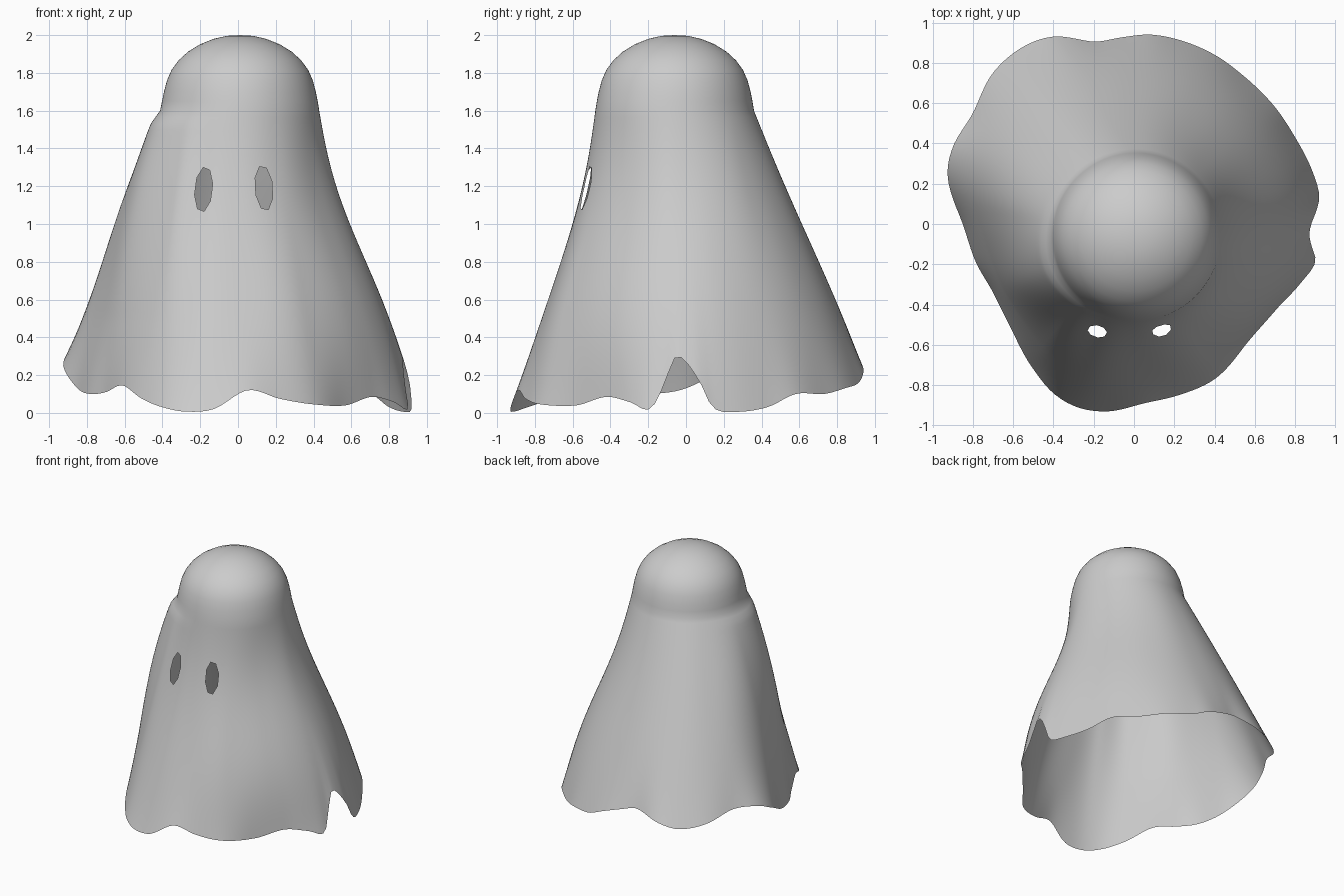
import bpy, bmesh, math
from mathutils import Vector

if "Cube" in bpy.data.objects:
    bpy.data.objects.remove(bpy.data.objects["Cube"])

CX, CY = 0.01, -0.06         # axis of the rounded head
SHOULDER_Z, SHOULDER_R = 1.6, 0.42
N, ROWS = 160, 44

# Wavy hem as (x, y, z), anticlockwise from the right
HEM = [(.92, .14, .03), (.89, .25, .005), (.80, .43, .03), (.70, .58, .10),
       (.55, .73, .10), (.40, .84, .13), (.22, .915, .16), (.08, .94, .22),
       (-.07, .925, .27), (-.20, .905, .30), (-.40, .93, .25), (-.55, .88, .22),
       (-.70, .75, .25), (-.80, .55, .32), (-.90, .38, .31), (-.925, .24, .25),
       (-.85, 0, .13), (-.78, -.20, .10), (-.70, -.34, .11), (-.61, -.52, .145),
       (-.50, -.72, .07), (-.40, -.84, .03), (-.28, -.91, .007), (-.13, -.93, .02),
       (.05, -.89, .12), (.22, -.85, .075), (.40, -.77, .045), (.57, -.58, .04),
       (.71, -.42, .085), (.83, -.29, .055), (.90, -.19, .02), (.885, -.12, .14),
       (.87, -.06, .29), (.88, 0, .27), (.91, .08, .15)]

# Drape by direction: (degrees, hollow, S-bend)
DRAPE = [(0, .03, .055), (45, .01, .03), (90, 0, .008), (135, -.02, 0),
         (170, -.05, -.02), (200, -.12, -.02), (230, 0, 0), (250, .08, .02),
         (270, .11, .02), (300, .07, .06), (325, .03, .095), (360, .03, .055)]


def drape_at(a):
    d = math.degrees(a) % 360
    for p, q in zip(DRAPE, DRAPE[1:]):
        if p[0] <= d <= q[0]:
            t = (d - p[0]) / (q[0] - p[0])
            t = t * t * (3 - 2 * t)
            return p[1] + (q[1] - p[1]) * t, p[2] + (q[2] - p[2]) * t


def spread(a, u):
    """How far the cloth has flared at fraction u of its height."""
    k, m = drape_at(a)
    return u - 4 * k * u * (1 - u) - m * math.sin(math.tau * u)


def bump(a, z):
    """Shoulder bulge at the left front."""
    d = math.remainder(a - math.radians(200), math.tau) / .6
    rise = max(0, min(1, (SHOULDER_Z + .02 - z) / .1))
    rise = rise * rise * (3 - 2 * rise)
    return .032 * math.exp(-d * d) * rise * max(0, min(1, (z - .5) / 1.0))


def drop(z):
    return (SHOULDER_Z - z) / 1.5


# Resample the hem evenly by angle with a closed smooth curve
pts = [(math.atan2(y - CY, x - CX), math.hypot(x - CX, y - CY), z) for x, y, z in HEM]
unrolled = []
for i in range(-2, len(pts) + 3):
    a, r, z = pts[i % len(pts)]
    base = pts[0][0]
    a = base + (a - base) % math.tau + math.tau * (i // len(pts))
    unrolled.append((a, r, z))


def hem_at(a):
    base = unrolled[2][0]
    a = base + (a - base) % math.tau
    i = max(j for j in range(2, len(unrolled) - 2) if unrolled[j][0] <= a + 1e-9)
    p0, p1, p2, p3 = unrolled[i - 1:i + 3]
    h = p2[0] - p1[0]
    t = (a - p1[0]) / h
    out = []
    for c in (1, 2):
        m1 = (p2[c] - p0[c]) / (p2[0] - p0[0]) * h
        m2 = (p3[c] - p1[c]) / (p3[0] - p1[0]) * h
        out.append((2*t**3 - 3*t*t + 1) * p1[c] + (t**3 - 2*t*t + t) * m1
                   + (3*t*t - 2*t**3) * p2[c] + (t**3 - t*t) * m2)
    return out


angles = [math.tau * i / N for i in range(N)]
hem = [hem_at(a) for a in angles]
reach = [SHOULDER_R + (r - SHOULDER_R) / spread(a, drop(z)) for a, (r, z) in zip(angles, hem)]
W = 7
soft = [sum(reach[(i + j) % N] for j in range(-W, W + 1)) / (2 * W + 1) for i in range(N)]

bm = bmesh.new()
rings = []
# Rounded head
DOME = [(.07, 1.996), (.14, 1.98), (.21, 1.952), (.275, 1.912), (.325, 1.866),
        (.362, 1.815), (.386, 1.76), (.402, 1.70), (.412, 1.65)]
for r, z in DOME:
    rings.append([bm.verts.new((CX + r * math.cos(a), CY + r * math.sin(a), z)) for a in angles])
# Flared sheet down to the hem
for row in range(ROWS + 1):
    ring = []
    for i, a in enumerate(angles):
        t = row / ROWS
        z = SHOULDER_Z + (hem[i][1] - SHOULDER_Z) * t
        R = soft[i] + (reach[i] - soft[i]) * t ** 5
        r = SHOULDER_R + (R - SHOULDER_R) * spread(a, drop(z)) + bump(a, z)
        ring.append(bm.verts.new((CX + r * math.cos(a), CY + r * math.sin(a), z)))
    rings.append(ring)
top = bm.verts.new((CX, CY, 2.0))
for i in range(N):
    j = (i + 1) % N
    bm.faces.new((top, rings[0][i], rings[0][j]))
    for up, low in zip(rings, rings[1:]):
        bm.faces.new((up[i], low[i], low[j], up[j]))


# Eye holes: slice the front along an eight-sided outline and drop the inside
def cut_eye(x, z, tilt):
    ring = []
    for i in range(8):
        b = math.tau * (i + .35) / 8
        px, pz = .047 * math.cos(b), .12 * math.sin(b)
        ring.append(Vector((x + px * math.cos(tilt) - pz * math.sin(tilt), 0,
                            z + px * math.sin(tilt) + pz * math.cos(tilt))))
    planes = []
    for p, q in zip(ring, ring[1:] + ring[:1]):
        d = q - p
        planes.append((p, Vector((d.z, 0, -d.x)).normalized()))

    def near():
        return [f for f in bm.faces if f.calc_center_median().y < -.2
                and abs(f.calc_center_median().x - x) < .1
                and abs(f.calc_center_median().z - z) < .17]
    for co, no in planes:
        fs = near()
        geom = fs + list({e for f in fs for e in f.edges}) + list({v for f in fs for v in f.verts})
        bmesh.ops.bisect_plane(bm, geom=geom, dist=1e-5, plane_co=co, plane_no=no)
    inside = [f for f in near()
              if all((f.calc_center_median() - co).dot(no) < 0 for co, no in planes)]
    bmesh.ops.delete(bm, geom=inside, context='FACES')


cut_eye(-.182, 1.183, -.09)
cut_eye(.137, 1.19, .09)

mesh = bpy.data.meshes.new("ghost_sheet")
bm.to_mesh(mesh)
bm.free()
sheet = bpy.data.objects.new("ghost_sheet", mesh)
bpy.context.collection.objects.link(sheet)
for p in mesh.polygons:
    p.use_smooth = True
